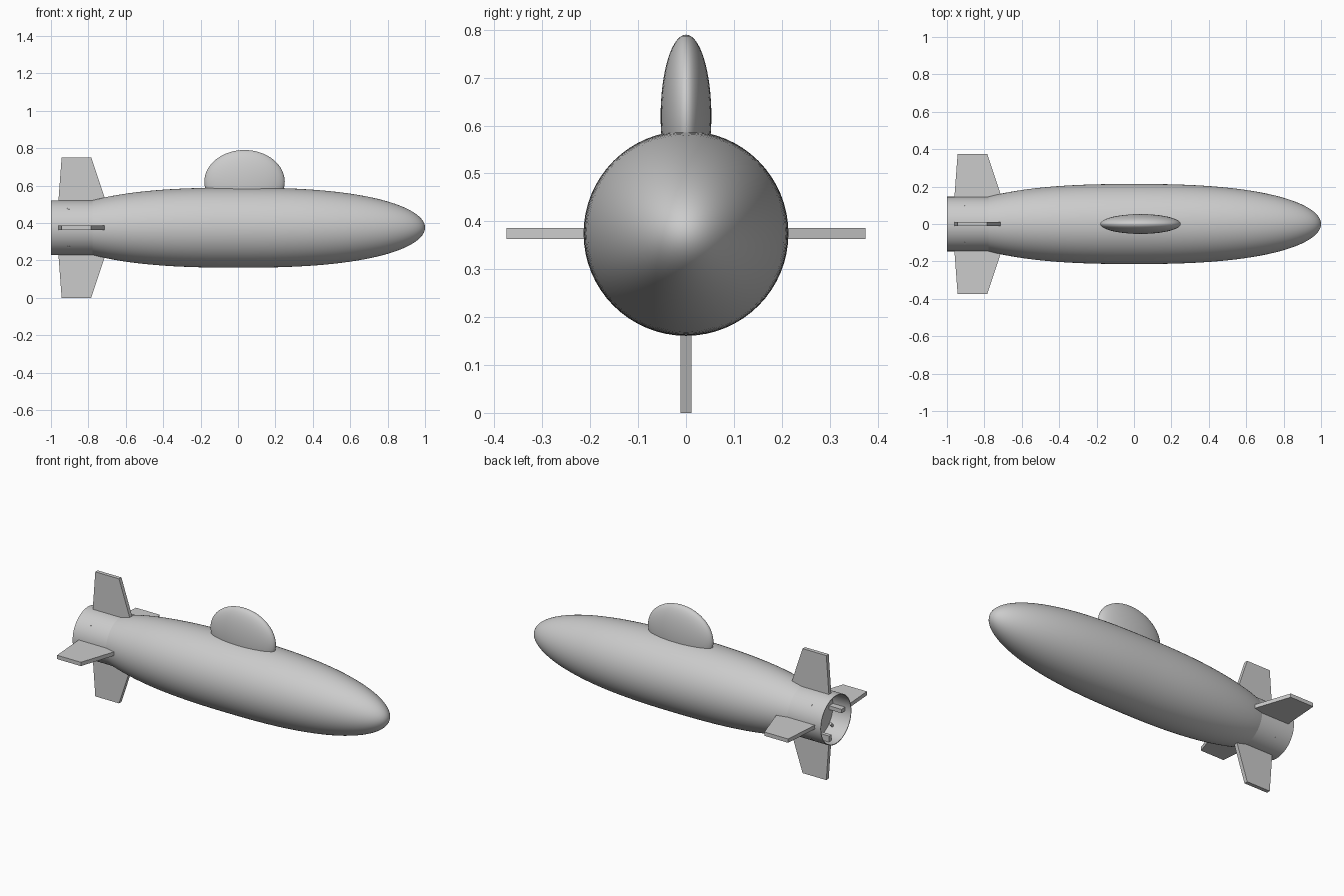
import bpy, bmesh, math
from mathutils import Matrix, Vector

cube = bpy.data.objects.get("Cube")
if cube:
    bpy.data.objects.remove(cube, do_unlink=True)

AXIS_Z = 0.375      # height of the hull axis
HULL_R = 0.214
TUBE_R = 0.146
SEGMENTS = 64

grey = bpy.data.materials.new("hull grey")
grey.use_nodes = True
colour = (0.6, 0.6, 0.6, 1)
grey.diffuse_color = colour
grey.node_tree.nodes["Principled BSDF"].inputs["Base Color"].default_value = colour


def finish(name, bm, smooth=True):
    """Turn a bmesh around the hull axis into a finished object."""
    bmesh.ops.remove_doubles(bm, verts=bm.verts, dist=0.0001)
    bmesh.ops.recalc_face_normals(bm, faces=bm.faces)
    mesh = bpy.data.meshes.new(name)
    bm.to_mesh(mesh)
    bm.free()
    mesh.materials.append(grey)
    obj = bpy.data.objects.new(name, mesh)
    obj.location.z = AXIS_Z
    bpy.context.collection.objects.link(obj)
    if smooth:
        bpy.ops.object.select_all(action='DESELECT')
        obj.select_set(True)
        bpy.context.view_layer.objects.active = obj
        bpy.ops.object.shade_smooth_by_angle(angle=math.radians(35))
    return obj


def lathe(name, profile):
    """Revolve (x, radius) points around the long axis."""
    bm = bmesh.new()
    verts = [bm.verts.new((x, 0, r)) for x, r in profile]
    edges = [bm.edges.new(pair) for pair in zip(verts, verts[1:])]
    bmesh.ops.spin(bm, geom=verts + edges, cent=(0, 0, 0), axis=(1, 0, 0),
                   angle=math.tau, steps=SEGMENTS)
    return finish(name, bm)


# Hull: blunt streamlined body, cut off where it enters the tail tube
def hull_radius(x):
    return HULL_R * math.sqrt(max(0, 1 - abs(x) ** 2.5))


steps = 48
end_angle = math.acos(-0.8)
stations = [math.cos(end_angle * i / steps) for i in range(steps + 1)]
lathe("hull", [(x, hull_radius(x)) for x in stations])

# Tail tube: thin open shroud with a bulkhead inside
inner = TUBE_R - 0.004
lathe("tail_tube", [(-0.775, TUBE_R), (-1, TUBE_R), (-1, inner),
                    (-0.88, inner), (-0.88, 0)])

# Sail: narrow ellipsoid sunk into the top of the hull
bm = bmesh.new()
bmesh.ops.create_uvsphere(bm, u_segments=48, v_segments=32, radius=1)
bmesh.ops.transform(bm, verts=bm.verts, matrix=Matrix.Translation((0.035, 0, 0.245))
                    @ Matrix.Diagonal((0.215, 0.053, 0.17, 1)))
finish("sail", bm)

# Tail fins: four tapered plates whose roots reach inside the tube
fin_outline = [(-0.963, 0.105), (-0.695, 0.105), (-0.785, 0.375), (-0.943, 0.375)]
for i, side in enumerate(("top", "right", "bottom", "left")):
    bm = bmesh.new()
    face = bm.faces.new([bm.verts.new((x, -0.0115, r)) for x, r in fin_outline])
    plate = bmesh.ops.extrude_face_region(bm, geom=[face])
    moved = [v for v in plate["geom"] if isinstance(v, bmesh.types.BMVert)]
    bmesh.ops.translate(bm, verts=moved, vec=(0, 0.023, 0))
    turn = Matrix.Rotation(i * math.pi / 2, 4, 'X')
    bmesh.ops.transform(bm, verts=bm.verts, matrix=turn)
    finish(side + "_fin", bm, smooth=False)

# Pins: small radial pegs through the tube between the fins
for i in range(4):
    bm = bmesh.new()
    bmesh.ops.create_cone(bm, cap_ends=True, segments=12, radius1=0.008,
                          radius2=0.008, depth=0.03)
    place = (Matrix.Rotation((i + 0.5) * math.pi / 2, 4, 'X')
             @ Matrix.Translation(Vector((-0.905, 0, TUBE_R - 0.014))))
    bmesh.ops.transform(bm, verts=bm.verts, matrix=place)
    finish(f"tube_pin_{i + 1}", bm)
